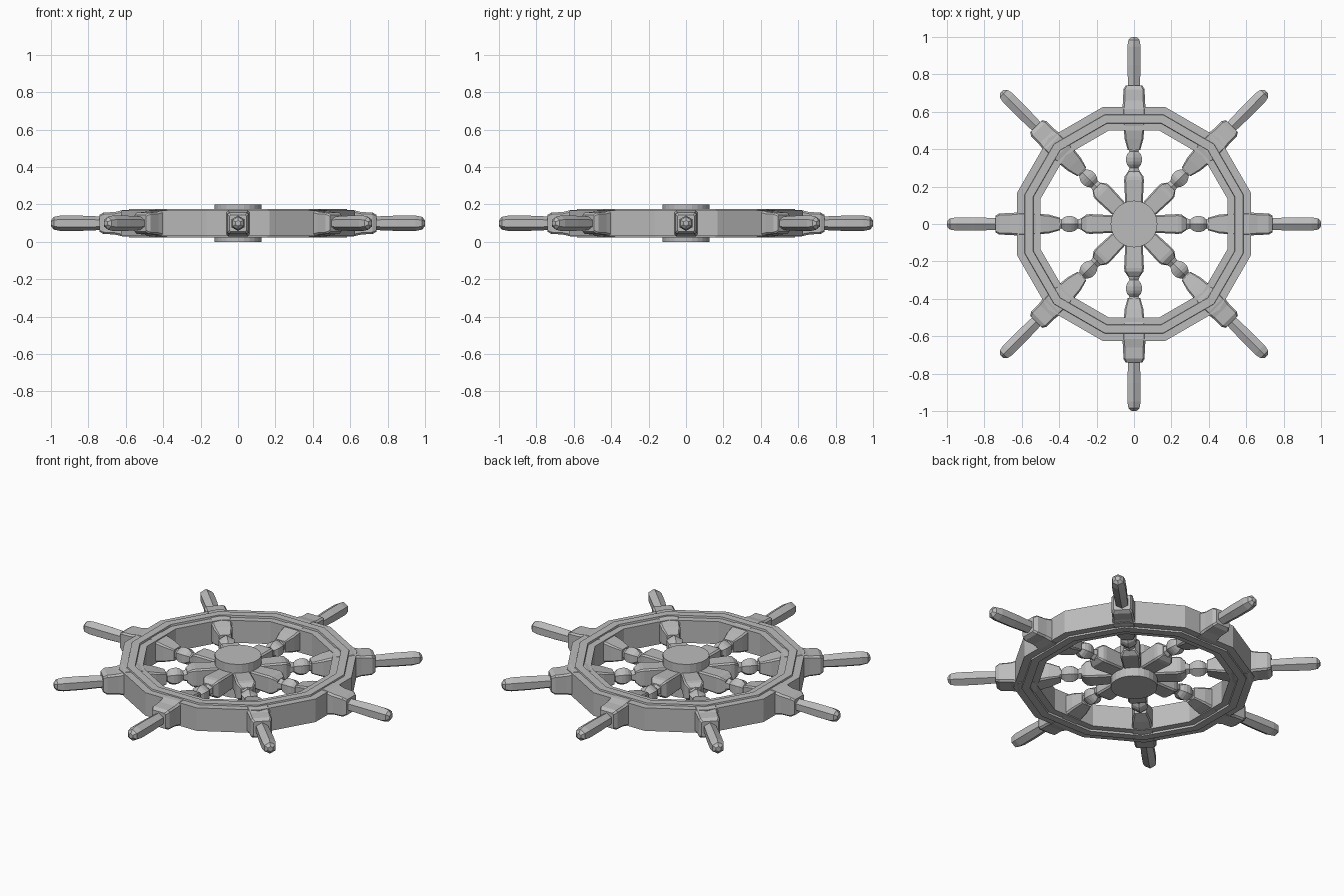
import bpy, bmesh, math
from mathutils import Matrix, Vector

if "Cube" in bpy.data.objects:
    bpy.data.objects.remove(bpy.data.objects["Cube"])

ZC = 0.099  # mid height of the wheel

grey = bpy.data.materials.new("plain grey")
grey.diffuse_color = (0.5, 0.5, 0.5, 1)
grey.use_nodes = True
grey.node_tree.nodes["Principled BSDF"].inputs["Base Color"].default_value = grey.diffuse_color


def finish(name, bm, mat=Matrix()):
    bmesh.ops.recalc_face_normals(bm, faces=bm.faces)
    me = bpy.data.meshes.new(name)
    bm.to_mesh(me)
    bm.free()
    me.materials.append(grey)
    ob = bpy.data.objects.new(name, me)
    ob.matrix_world = mat
    bpy.context.collection.objects.link(ob)
    return ob


def bridge(bm, a, b):
    n = len(a)
    for i in range(n):
        bm.faces.new((a[i], a[(i + 1) % n], b[(i + 1) % n], b[i]))


def loft(bm, sections, pts):
    """Loft along +x; sections are (x, half width, half height)."""
    rings = [[bm.verts.new((x, w * u, h * v)) for u, v in pts]
             for x, w, h in sections]
    for a, b in zip(rings, rings[1:]):
        bridge(bm, a, b)
    bm.faces.new(rings[0])
    bm.faces.new(rings[-1])


# rim: twelve-sided, raised moulding on both faces (apothem, height from middle)
half = [(0.625, 0.068), (0.585, 0.068), (0.583, 0.077),
        (0.54, 0.077), (0.538, 0.066), (0.50, 0.066)]
profile = half + [(r, -z) for r, z in reversed(half)]
bm = bmesh.new()
rings = []
for i in range(12):
    a = math.radians(15 + 30 * i)
    k = 1 / math.cos(math.radians(15))
    rings.append([bm.verts.new((r * k * math.cos(a), r * k * math.sin(a), ZC + z))
                  for r, z in profile])
for i in range(12):
    bridge(bm, rings[i], rings[(i + 1) % 12])
finish("rim", bm)

# hub disc
bm = bmesh.new()
bmesh.ops.create_cone(bm, cap_ends=True, segments=24, radius1=0.125,
                      radius2=0.125, depth=0.198,
                      matrix=Matrix.Translation((0, 0, ZC)))
finish("hub", bm)

# cross-sections: hexagon with an edge on top, square with small chamfers
hexagon = [(math.sin(math.radians(60 * i)), math.cos(math.radians(60 * i)))
           for i in range(6)]
c = 0.84
square = [(1, -c), (1, c), (c, 1), (-c, 1), (-1, c), (-1, -c), (-c, -1), (c, -1)]

inner_block = [(0.08, 0.045, 0.047), (0.235, 0.053, 0.053),
               (0.255, 0.05, 0.05), (0.28, 0.032, 0.032)]
turned = [(0.25, 0.036), (0.285, 0.034), (0.30, 0.028), (0.318, 0.043),
          (0.335, 0.049), (0.355, 0.049), (0.372, 0.043), (0.388, 0.028),
          (0.42, 0.038), (0.47, 0.045)]
rim_block = [(0.395, 0.033, 0.033), (0.455, 0.05, 0.05), (0.49, 0.053, 0.058),
             (0.545, 0.063, 0.0705), (0.615, 0.063, 0.0705),
             (0.66, 0.058, 0.06), (0.72, 0.057, 0.057), (0.74, 0.045, 0.045)]
handle = [(0.70, 0.036), (0.75, 0.037), (0.85, 0.041), (0.95, 0.041),
          (0.985, 0.034), (1.0, 0.015)]

# eight spokes, each with blocks, turned bead and handle
for i in range(8):
    m = Matrix.Translation((0, 0, ZC)) @ Matrix.Rotation(math.pi / 4 * i, 4, 'Z')
    for name, secs, pts in (("inner_block", inner_block, square),
                            ("turned_bead", [(x, r, r) for x, r in turned], hexagon),
                            ("rim_block", rim_block, square),
                            ("handle", [(x, r, r) for x, r in handle], hexagon)):
        bm = bmesh.new()
        loft(bm, secs, pts)
        finish(f"{name}_{i + 1}", bm, m)
